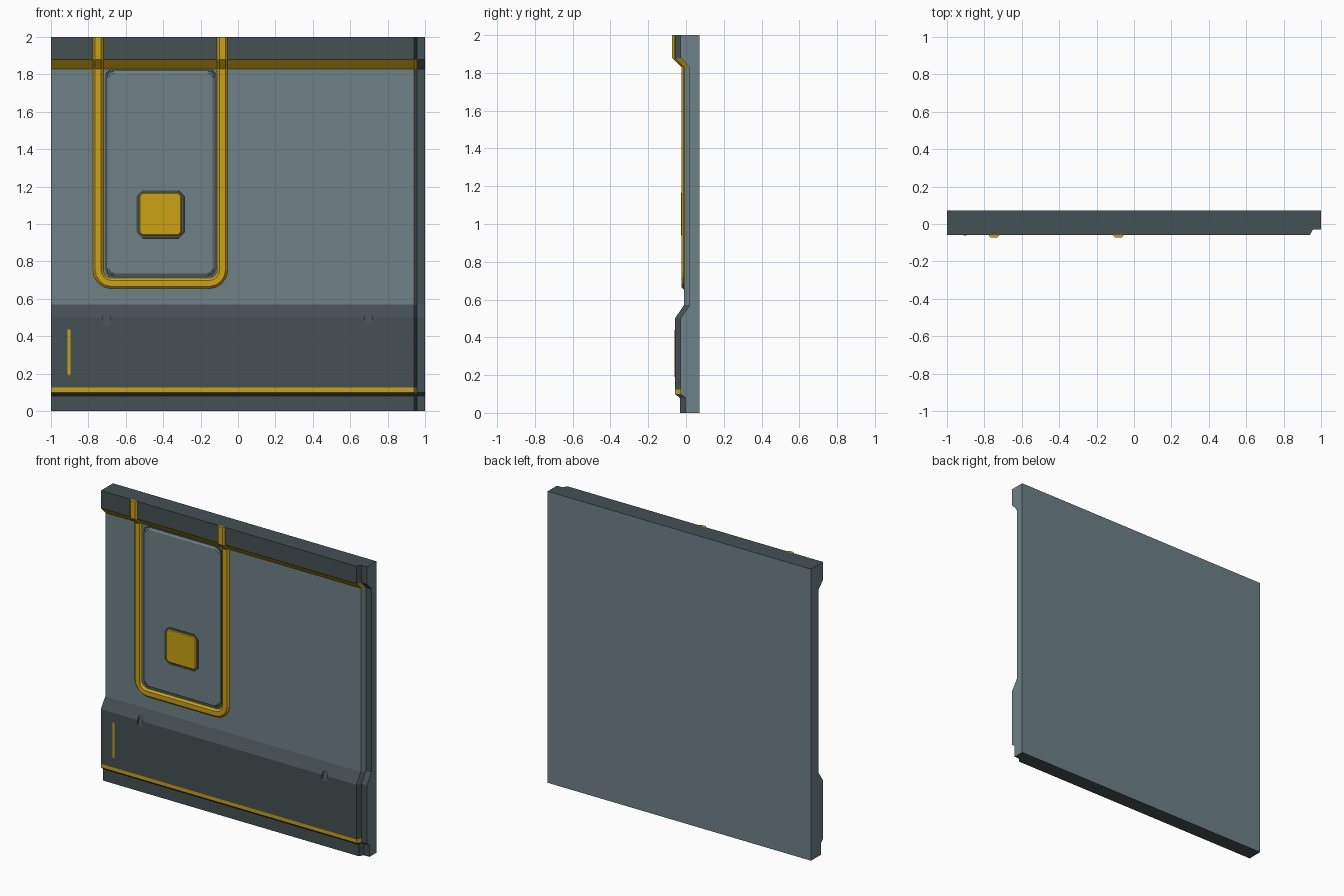
import bpy, bmesh, math

if "Cube" in bpy.data.objects:
    bpy.data.objects.remove(bpy.data.objects["Cube"])


def material(name, rgb):
    m = bpy.data.materials.new(name)
    m.diffuse_color = (*rgb, 1)
    m.use_nodes = True
    m.node_tree.nodes["Principled BSDF"].inputs["Base Color"].default_value = m.diffuse_color
    return m


DARK = material("dark slate", (0.058, 0.080, 0.088))
LIGHT = material("light slate", (0.155, 0.222, 0.238))
GOLD = material("gold trim", (0.60, 0.365, 0.006))


def finish(bm, name, mats):
    bmesh.ops.recalc_face_normals(bm, faces=bm.faces[:])
    me = bpy.data.meshes.new(name)
    bm.to_mesh(me)
    bm.free()
    for m in mats:
        me.materials.append(m)
    ob = bpy.data.objects.new(name, me)
    bpy.context.collection.objects.link(ob)
    return ob


def loft(loops, name, mats, rule=None, caps=True, cap_mat=0):
    """Skin closed loops of points; rule(section, edge) gives the material slot."""
    bm = bmesh.new()
    rings = [[bm.verts.new(p) for p in loop] for loop in loops]
    n = len(rings[0])
    for s in range(len(rings) - 1):
        for i in range(n):
            j = (i + 1) % n
            f = bm.faces.new((rings[s][i], rings[s][j], rings[s + 1][j], rings[s + 1][i]))
            f.material_index = rule(s, i) if rule else 0
    if caps:
        for r in (rings[0], rings[-1]):
            bm.faces.new(r).material_index = cap_mat
    return finish(bm, name, mats)


# Wall panel: front profile (y, z) with the slot of the edge leading to the next point
FRONT, BACK = -0.059, 0.072
FACE = -0.011
D, L, G = 0, 1, 2
profile = [(-0.033, 0, D), (-0.033, 0.08, D), (FRONT, 0.10, G), (FRONT, 0.125, D),
           (FRONT, 0.50, D), (FACE, 0.57, L), (FACE, 1.83, G), (FRONT, 1.88, D),
           (FRONT, 2.0, D), (BACK, 2.0, L), (BACK, 0, D)]
stations = [(-1, 0), (0.94, 0), (0.957, 0.03), (1, 0.03)]   # x, step back of the right edge


def wall_rule(section, edge):
    slot = profile[edge][2]
    return D if section == 2 and edge < 8 else slot


wall = loft([[(x, y + (off if y < BACK else 0), z) for y, z, _ in profile]
             for x, off in stations],
            "wall_panel", [DARK, LIGHT, GOLD], wall_rule, cap_mat=L)

# Two notches in the upper edge of the lower ledge
for side, x in (("left", -0.702), ("right", 0.698)):
    tri = [(-0.0656, 0.435), (-0.0334, 0.55), (-0.09, 0.55)]
    cutter = loft([[(x + dx, y, z) for y, z in tri] for dx in (-0.019, 0.019)],
                  f"notch_cutter_{side}", [DARK])
    cutter.hide_render = True
    cutter.hide_set(True)
    mod = wall.modifiers.new(f"notch_{side}", 'BOOLEAN')
    mod.operation = 'DIFFERENCE'
    mod.solver = 'EXACT'
    mod.object = cutter


# U-shaped gold rail following the wall surface
def surface_y(z):
    t = min(max((z - 1.83) / 0.05, 0), 1)
    return FACE + (FRONT - FACE) * t


XL, XR, ZB, R, SEG = -0.748, -0.083, 0.682, 0.072, 4
path = [(XL, z, -1, 0) for z in (2.0, 1.88, 1.83)]          # x, z, outward normal
for cx, start in ((XL + R, 180), (XR - R, 270)):
    for i in range(SEG + 1):
        a = math.radians(start + 90 * i / SEG)
        path.append((cx + R * math.cos(a), ZB + R + R * math.sin(a), math.cos(a), math.sin(a)))
path += [(XR, z, 1, 0) for z in (1.83, 1.88, 2.0)]
section = [(-0.028, 0.004), (-0.028, -0.002), (-0.016, -0.014),
           (0.016, -0.014), (0.028, -0.002), (0.028, 0.004)]
loft([[(x + nx * o, surface_y(z) + h, z + nz * o) for o, h in section]
      for x, z, nx, nz in path], "gold_rail", [GOLD])


# Rounded plates with a bevelled front
def plate(name, mat, x0, x1, z0, z1, y_back, y_front, r, bevel, seg=3):
    def loop(inset, y):
        rr = max(r - inset, 0.002)
        pts = []
        for cx, cz, start in ((x1 - r, z1 - r, 0), (x0 + r, z1 - r, 90),
                              (x0 + r, z0 + r, 180), (x1 - r, z0 + r, 270)):
            for i in range(seg + 1):
                a = math.radians(start + 90 * i / seg)
                pts.append((cx + rr * math.cos(a), y, cz + rr * math.sin(a)))
        return pts
    return loft([loop(0, y_back), loop(bevel, y_front)], name, [mat])


plate("inset_border", DARK, -0.712, -0.114, 0.714, 1.828, FACE + 0.004, FACE - 0.002, 0.045, 0.001)
plate("inset_panel", LIGHT, -0.703, -0.123, 0.722, 1.820, FACE, -0.020, 0.040, 0.013)
plate("button_border", DARK, -0.545, -0.285, 0.922, 1.182, -0.017, -0.022, 0.034, 0.003, 1)
plate("button", GOLD, -0.534, -0.297, 0.934, 1.172, -0.019, -0.026, 0.028, 0.010, 2)

# Thin gold marker bar on the lower ledge
plate("marker_bar", GOLD, -0.912, -0.895, 0.19, 0.44, FRONT + 0.003, FRONT - 0.002, 0.007, 0.001, 1)
